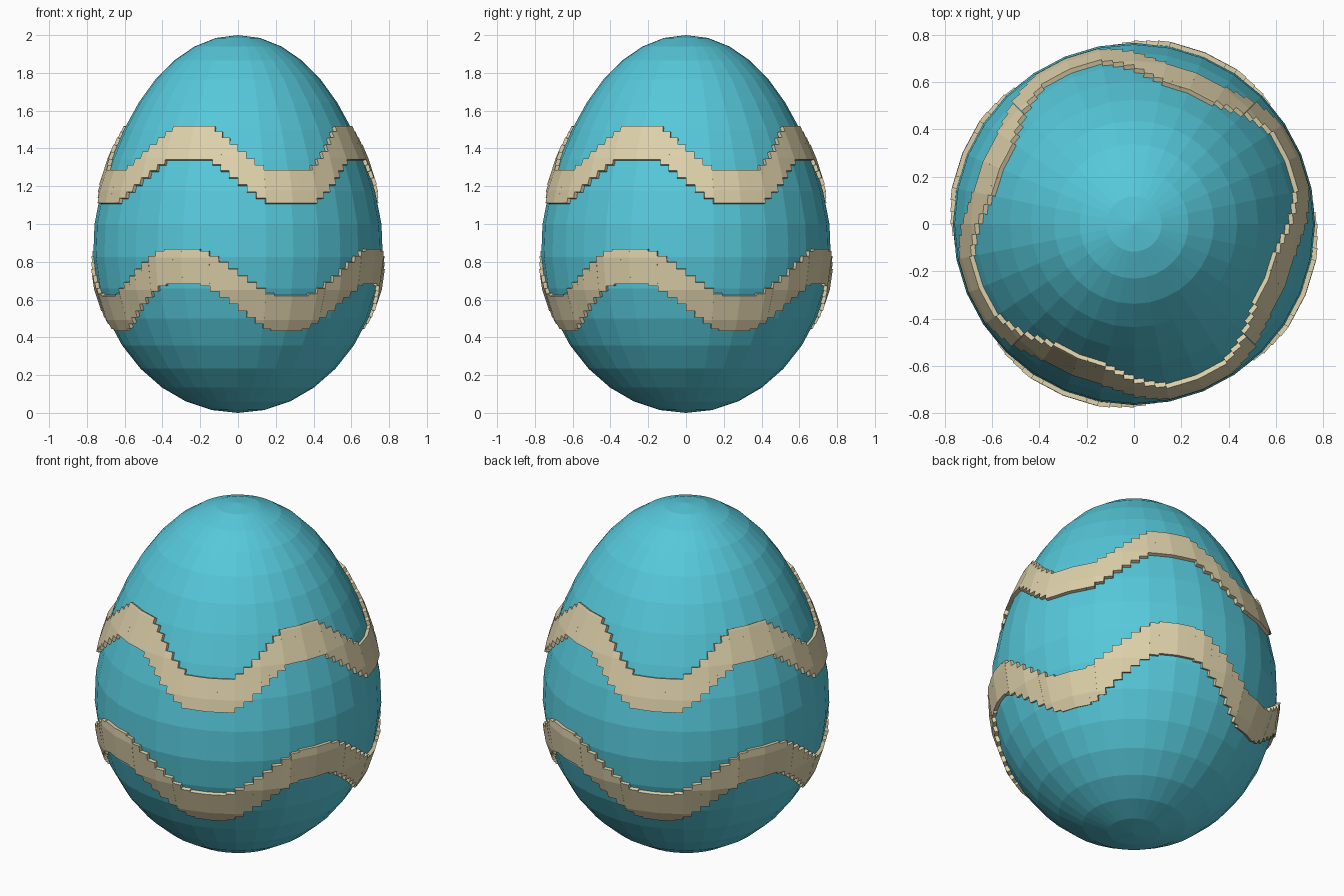
import bpy
import bmesh
from math import sin, cos, tan, tanh, pi, floor, radians
from mathutils import Vector

SEGMENTS = 32
RINGS = 18
COLUMNS = 96

cube = bpy.data.objects.get("Cube")
if cube:
    bpy.data.objects.remove(cube, do_unlink=True)


def make_material(name, color):
    mat = bpy.data.materials.new(name)
    mat.use_nodes = True
    rgba = (*color, 1)
    mat.diffuse_color = rgba
    bsdf = mat.node_tree.nodes["Principled BSDF"]
    bsdf.inputs["Base Color"].default_value = rgba
    bsdf.inputs["Roughness"].default_value = 0.8
    return mat


def make_object(name, bm, mat):
    bmesh.ops.recalc_face_normals(bm, faces=bm.faces)
    mesh = bpy.data.meshes.new(name)
    bm.to_mesh(mesh)
    bm.free()
    mesh.materials.append(mat)
    obj = bpy.data.objects.new(name, mesh)
    bpy.context.collection.objects.link(obj)
    return obj


# Egg outline: an ellipse that narrows toward the top
def outline(i):
    phi = pi * i / RINGS
    z = 1 - cos(phi)
    width = 0.737 - 0.069 * tanh(2 * (z - 1.17))
    return width * sin(phi), z


PROFILE = [outline(i) for i in range(RINGS + 1)]


def radius_and_slope(z):
    for (r0, z0), (r1, z1) in zip(PROFILE, PROFILE[1:]):
        if z <= z1:
            slope = (r1 - r0) / (z1 - z0)
            return r0 + slope * (z - z0), slope
    return 0, 0


# Point on the faceted shell, pushed out along the surface normal
def shell_point(angle, z, offset):
    step = 2 * pi / SEGMENTS
    r, slope = radius_and_slope(z)
    middle = (floor(angle / step) + 0.5) * step
    flat = cos(step / 2) / cos(angle - middle)
    normal = Vector((1, -slope)).normalized()
    r = r * flat + offset * normal.x
    return Vector((r * sin(angle), -r * cos(angle), z + offset * normal.y))


def build_egg(mat):
    bm = bmesh.new()
    verts = [bm.verts.new((r, 0, z)) for r, z in PROFILE]
    edges = [bm.edges.new(pair) for pair in zip(verts, verts[1:])]
    bmesh.ops.spin(bm, geom=verts + edges, cent=(0, 0, 0), axis=(0, 0, 1),
                   angle=2 * pi, steps=SEGMENTS, use_merge=True)
    bmesh.ops.remove_doubles(bm, verts=bm.verts, dist=0.0005)
    return make_object("egg_shell", bm, mat)


# Raised band of narrow columns whose heights follow a flat-topped wave
def build_band(name, mat, height, swing, half, clip):
    bm = bmesh.new()
    step = 2 * pi / COLUMNS
    for c in range(COLUMNS):
        wave = -sin(4 * (c + 0.5) * step) / clip
        middle = height + swing * max(-1, min(1, wave))
        low, high = middle - half, middle + half
        levels = [low] + [z for r, z in PROFILE
                          if low + 0.005 < z < high - 0.005] + [high]
        rows = []
        for z in levels:
            # tiny inset keeps both corners on the same facet
            a0, a1 = c * step + 1e-5, (c + 1) * step - 1e-5
            rows.append([bm.verts.new(shell_point(a, z, d)) for a, d in
                         ((a0, -0.01), (a1, -0.01), (a1, 0.02), (a0, 0.02))])
        bm.faces.new(rows[0])
        bm.faces.new(rows[-1])
        for lower, upper in zip(rows, rows[1:]):
            for k in range(4):
                n = (k + 1) % 4
                bm.faces.new((lower[k], lower[n], upper[n], upper[k]))
    return make_object(name, bm, mat)


teal = make_material("teal", (0.093, 0.578, 0.701))
cream = make_material("cream", (0.73, 0.638, 0.402))

build_egg(teal)
build_band("upper_wave_band", cream, 1.308, 0.115, 0.087, 0.8)
build_band("lower_wave_band", cream, 0.655, 0.121, 0.091, 0.87)
